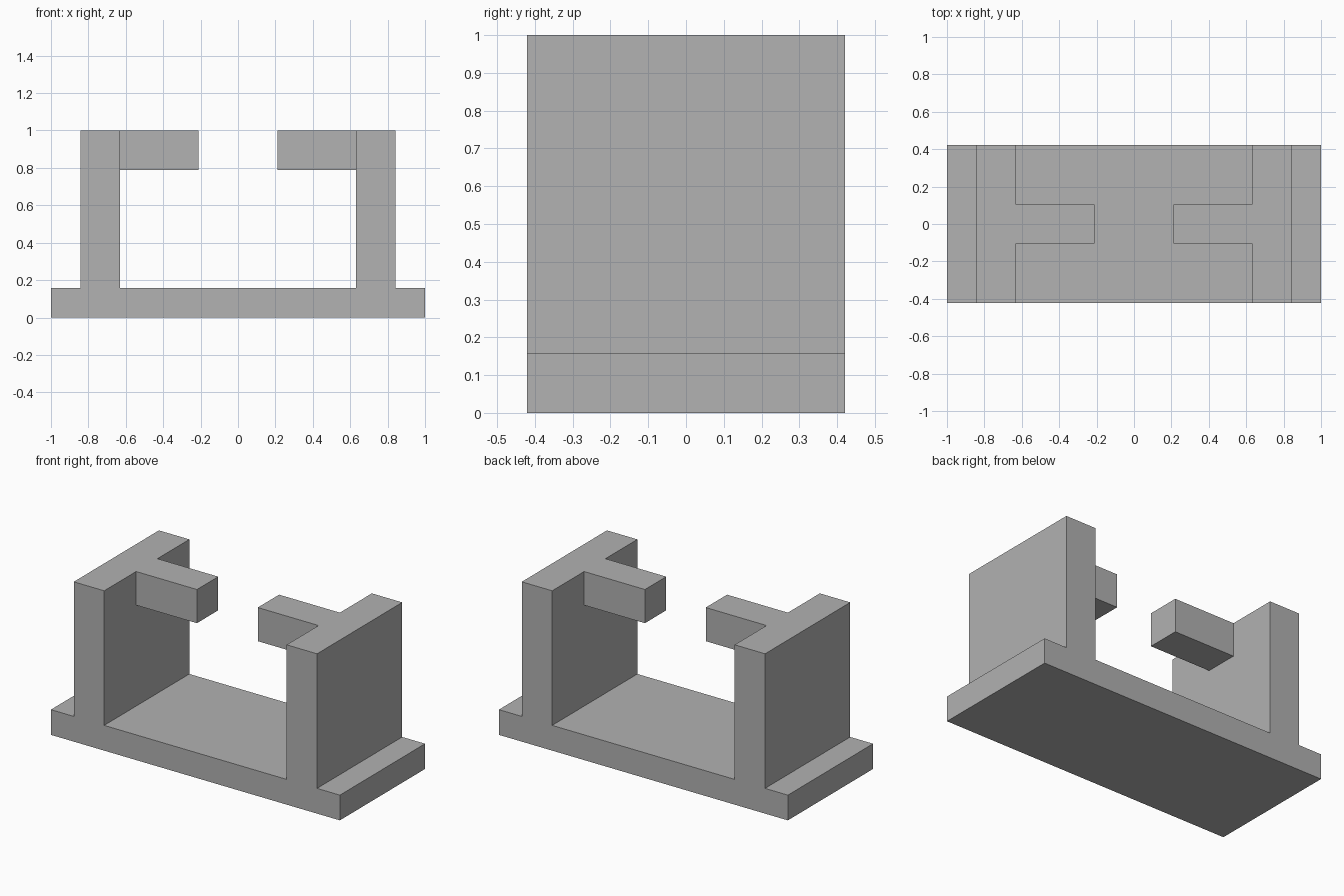
import bpy
import bmesh
from mathutils import Vector

default = bpy.data.objects.get("Cube")
if default:
    bpy.data.objects.remove(default, do_unlink=True)

# Every dimension is a whole number of this module
U = 1 / 19
DEPTH = 8 * U          # half depth
INNER = 12 * U         # inner face of each wall
PRONG_HALF = 2 * U     # half thickness of a prong
PRONG_BASE = 15 * U    # underside of a prong
PRONG_REACH = 8 * U    # how far a prong stands out from its wall

grey = bpy.data.materials.new("mid grey")
grey.use_nodes = True
colour = (0.445, 0.445, 0.445, 1)
grey.diffuse_color = colour
grey.node_tree.nodes["Principled BSDF"].inputs["Base Color"].default_value = colour

bm = bmesh.new()

# Base plate and two walls: one mirrored profile extruded front to back
half = [(19, 0), (19, 3), (16, 3), (16, 19), (12, 19), (12, 3)]
profile = half + [(-x, z) for x, z in reversed(half)]
front = bm.faces.new([bm.verts.new((x * U, -DEPTH, z * U)) for x, z in profile])
back = bmesh.ops.extrude_face_region(bm, geom=[front], use_keep_orig=True)
bmesh.ops.translate(bm, vec=(0, 2 * DEPTH, 0),
                    verts=[v for v in back["geom"] if isinstance(v, bmesh.types.BMVert)])
bmesh.ops.recalc_face_normals(bm, faces=bm.faces[:])

# Outline the prong roots on the walls
cuts = [((0, -PRONG_HALF, 0), (0, 1, 0)),
        ((0, PRONG_HALF, 0), (0, 1, 0)),
        ((0, 0, PRONG_BASE), (0, 0, 1))]
for point, normal in cuts:
    bmesh.ops.bisect_plane(bm, geom=bm.verts[:] + bm.edges[:] + bm.faces[:],
                           plane_co=point, plane_no=normal)
bm.normal_update()

# Prongs: pull the outlined faces towards the middle
for side in (-1, 1):
    roots = []
    for f in bm.faces:
        c = f.calc_center_median()
        if (abs(f.normal.x) > 0.9 and abs(c.x - side * INNER) < 0.01
                and abs(c.y) < PRONG_HALF and c.z > PRONG_BASE):
            roots.append(f)
    ends = bmesh.ops.extrude_face_region(bm, geom=roots)
    bmesh.ops.translate(bm, vec=Vector((-side * PRONG_REACH, 0, 0)),
                        verts=[v for v in ends["geom"] if isinstance(v, bmesh.types.BMVert)])

# Merge coplanar faces into clean flat sides
bmesh.ops.dissolve_limit(bm, angle_limit=0.01, verts=bm.verts[:], edges=bm.edges[:])
bmesh.ops.recalc_face_normals(bm, faces=bm.faces[:])

mesh = bpy.data.meshes.new("bracket")
bm.to_mesh(mesh)
bm.free()
mesh.materials.append(grey)
bracket = bpy.data.objects.new("bracket", mesh)
bpy.context.collection.objects.link(bracket)
